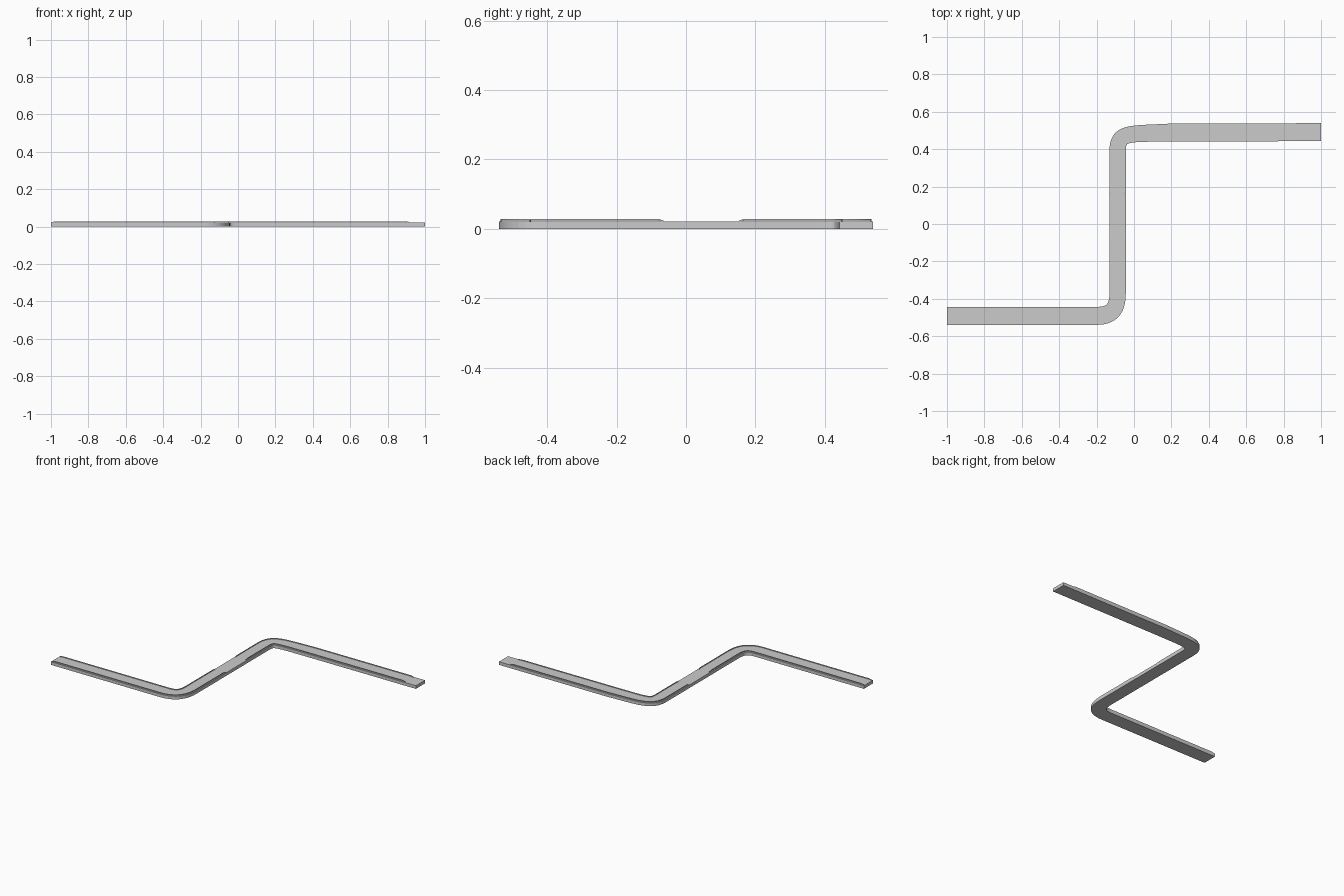
import bpy, bmesh
from mathutils import Vector

if "Cube" in bpy.data.objects:
    bpy.data.objects.remove(bpy.data.objects["Cube"])

DECK_TOP = 0.021


def bezier(a, b, c, d, n=12):
    pts = []
    for i in range(n + 1):
        t = i / n
        s = 1 - t
        pts.append(Vector(a) * s**3 + Vector(b) * 3 * s * s * t
                   + Vector(c) * 3 * s * t * t + Vector(d) * t**3)
    return pts


def sweep(name, path, profile):
    """profile(i) gives (side offset, z) corners at path point i; x, y, half width in path."""
    bm = bmesh.new()
    rings = []
    for i, p in enumerate(path):
        dirs = []
        for a, b in ((i - 1, i), (i, i + 1)):
            if a >= 0 and b < len(path):
                dirs.append((path[b].xy - path[a].xy).normalized())
        t = sum(dirs, Vector((0, 0))).normalized()
        n = Vector((-t.y, t.x)) / max(t.dot(dirs[0]), 0.5)
        rings.append([bm.verts.new((p.x + n.x * o, p.y + n.y * o, z)) for o, z in profile(i)])
    k = len(rings[0])
    for r, s in zip(rings, rings[1:]):
        for j in range(k):
            bm.faces.new((r[j], r[(j + 1) % k], s[(j + 1) % k], s[j]))
    bm.faces.new(rings[0])
    bm.faces.new(rings[-1][::-1])
    bmesh.ops.recalc_face_normals(bm, faces=bm.faces[:])
    me = bpy.data.meshes.new(name)
    bm.to_mesh(me)
    bm.free()
    ob = bpy.data.objects.new(name, me)
    bpy.context.collection.objects.link(ob)


# Centre line bends; third value is the half width
W, M = 0.048, 0.0435
X = -0.0875
lower_bend = bezier((-0.20, -0.491, W), (-0.13, -0.491, W), (X, -0.465, M), (X, -0.37, M))
upper_bend = bezier((X, 0.39, M), (X, 0.495, M), (-0.03, 0.481, M), (0.20, 0.489, W), 16)

# Road deck
deck = [Vector((-1, -0.491, W))] + lower_bend + upper_bend + [Vector((1, 0.491, W))]
sweep("road_deck", deck, lambda i: [(-deck[i].z, 0), (deck[i].z, 0),
                                    (deck[i].z, DECK_TOP), (-deck[i].z, DECK_TOP)])

# Guard rails on both edges of each bend, ends sloping down to the deck
lower_line = ([Vector((-0.995, -0.491, W)), Vector((-0.975, -0.491, W))] + lower_bend
              + [Vector((X, -0.08, M)), Vector((X, -0.065, M))])
upper_line = ([Vector((X, 0.153, M)), Vector((X, 0.168, M))] + upper_bend
              + [Vector((0.90, 0.491, W)), Vector((0.918, 0.491, W))])
for label, line in (("lower", lower_line), ("upper", upper_line)):
    for side, word in ((1, "left"), (-1, "right")):
        def rail(i):
            drop = 0.004 if i in (0, len(line) - 1) else 0
            c = side * (line[i].z - 0.006)
            lo, hi = 0.0235 - drop, 0.0285 - drop
            return [(c - 0.0018, lo), (c + 0.0018, lo), (c + 0.0018, hi), (c - 0.0018, hi)]
        sweep(f"{label}_{word}_guard_rail", line, rail)
